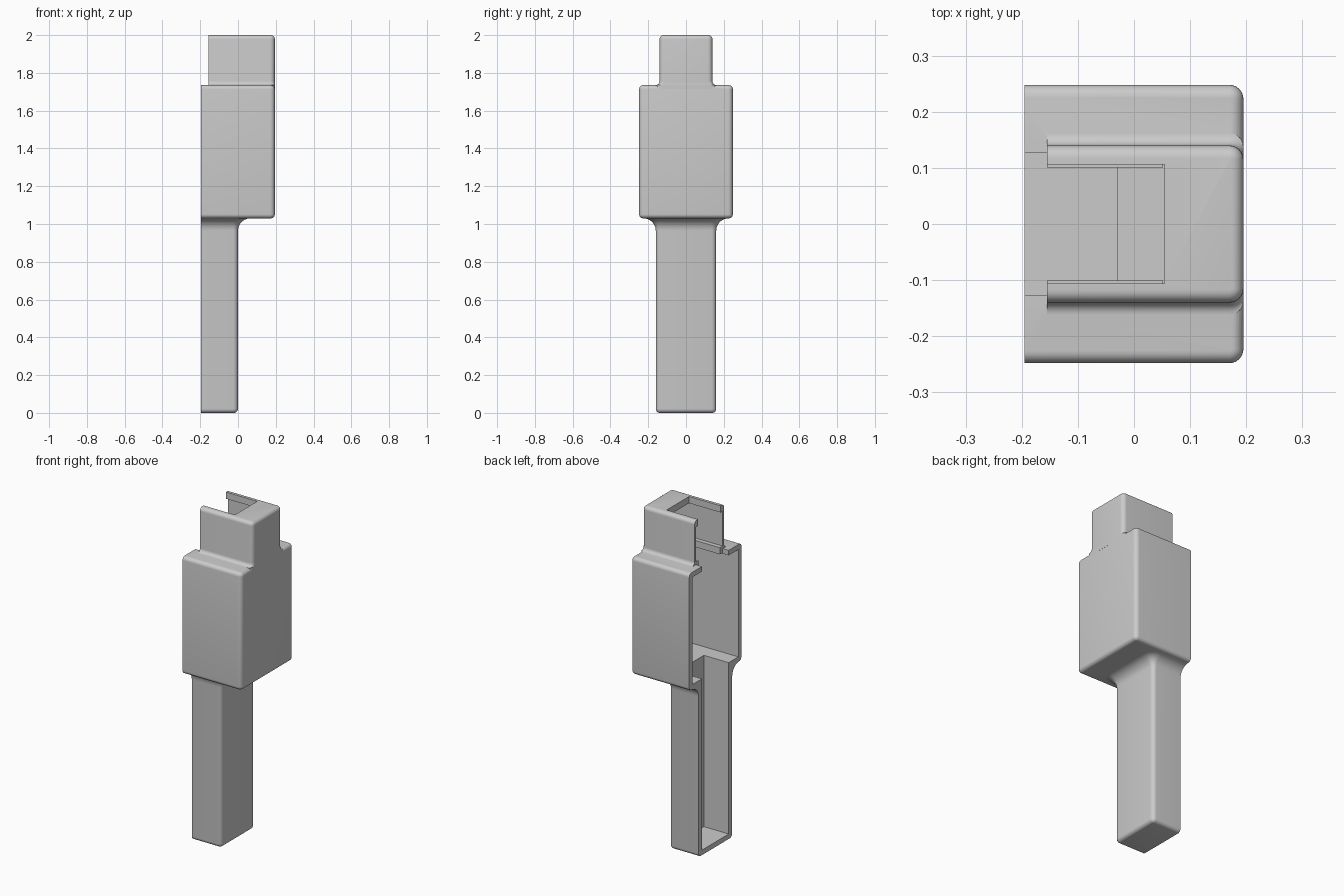
import bpy, bmesh, math

if "Cube" in bpy.data.objects:
    bpy.data.objects.remove(bpy.data.objects["Cube"], do_unlink=True)

grey = bpy.data.materials.new("plain grey")
grey.use_nodes = True
colour = (0.6, 0.6, 0.6, 1)
grey.diffuse_color = colour
grey.node_tree.nodes["Principled BSDF"].inputs["Base Color"].default_value = colour

BACK, FACE = -0.195, 0.195      # open side and closed side in x
EDGE, WALL, STEPS = 0.022, 0.03, 6


def finish(name, bm):
    bmesh.ops.recalc_face_normals(bm, faces=bm.faces)
    mesh = bpy.data.meshes.new(name)
    bm.to_mesh(mesh)
    bm.free()
    mesh.materials.append(grey)
    obj = bpy.data.objects.new(name, mesh)
    bpy.context.collection.objects.link(obj)
    return obj


def box(name, x0, x1, y0, y1, z0, z1):
    bm = bmesh.new()
    bmesh.ops.create_cube(bm, size=1)
    for v in bm.verts:
        v.co = ((x0 + x1) / 2 + v.co.x * (x1 - x0),
                (y0 + y1) / 2 + v.co.y * (y1 - y0),
                (z0 + z1) / 2 + v.co.z * (z1 - z0))
    return finish(name, bm)


def quarter():
    return [math.pi / 2 * i / STEPS for i in range(STEPS + 1)]


def loft(name, x0, sections):
    """Stack of (z, x, half width, corner radius) outlines, square at x0."""
    bm = bmesh.new()
    rings = []
    for z, x, y, r in sections:
        corner = [(x - r + r * math.sin(a), y - r + r * math.cos(a)) for a in quarter()]
        outline = [(x0, y)] + corner
        outline += [(px, -py) for px, py in reversed(outline)]
        rings.append([bm.verts.new((px, py, z)) for px, py in outline])
    for low, high in zip(rings, rings[1:]):
        for i in range(len(low)):
            j = (i + 1) % len(low)
            bm.faces.new((low[i], low[j], high[j], high[i]))
    bm.faces.new(rings[0])
    bm.faces.new(rings[-1])
    return finish(name, bm)


def rounded(z, x, y, top):
    """Sections rounding off the lower or upper rim of a block."""
    out = []
    for a in quarter():
        d = EDGE * (1 - math.sin(a))
        h = EDGE * (1 - math.cos(a))
        out.append((z - h if top else z + h, x - d, y - d, EDGE + 0.003 - d))
    return out[::-1] if top else out


def combine(target, other, operation):
    mod = target.modifiers.new(operation.lower(), "BOOLEAN")
    mod.operation = operation
    mod.solver = "EXACT"
    mod.object = other
    bpy.context.view_layer.objects.active = target
    bpy.ops.object.modifier_apply(modifier=mod.name)
    bpy.data.objects.remove(other, do_unlink=True)


def rims(z0, z1, x, y):
    """Rounded lower and upper rims of one block."""
    low = rounded(z0, x, y, False)
    # upper rim runs from full size inward as it rises
    high = [(z1 - (z - z0), a, b, r) for z, a, b, r in reversed(low)]
    return low, high


# Handle, flare and main body as one lofted block
handle_low, _ = rims(0, 1, 0, 0.16)
flare_r = 0.065
flare = [(1.03 - flare_r + flare_r * math.sin(a), flare_r * (1 - math.cos(a)),
          0.16 + flare_r * (1 - math.cos(a)), EDGE + 0.003 + flare_r * (1 - math.cos(a)))
         for a in quarter()]
body_low, body_high = rims(1.03, 1.735, FACE, 0.248)
shell = loft("case_shell", BACK, handle_low + flare + body_low + body_high)

# Narrow head, blended into the shoulders
_, head_high = rims(1.8, 2.0, FACE, 0.14)
foot = [(1.735 + EDGE * (1 - math.cos(a)), FACE, 0.14 + EDGE * (1 - math.sin(a)),
         EDGE + 0.003) for a in quarter()]
head = loft("head", -0.155, [(1.715, FACE, 0.14 + EDGE, EDGE + 0.003)] + foot + head_high)
combine(shell, head, "UNION")

# Hollows: handle, body, head and roof slot
hollows = [
    (-0.03, 0.127, 0.03, 1.2),
    (FACE - WALL, 0.248 - WALL, 1.03 + WALL, 1.735 - WALL),
    (FACE - WALL, 0.127, 1.6, 1.96),
    (0.054, 0.106, 1.8, 2.1),
]
for x, y, z0, z1 in hollows:
    combine(shell, box("hollow", -0.4, x, -y, y, z0, z1), "DIFFERENCE")

# Guide rails at the foot of the head, one on each side
rails = []
for side, name in ((1, "left_rail"), (-1, "right_rail")):
    y0, y1 = sorted((side * 0.101, side * 0.13))
    rails.append(box(name, -0.155, 0.052, y0, y1, 1.71, 1.75))

bpy.ops.object.select_all(action="DESELECT")
for obj in [shell] + rails:
    obj.select_set(True)
bpy.context.view_layer.objects.active = shell
bpy.ops.object.shade_smooth_by_angle(angle=math.radians(30))
